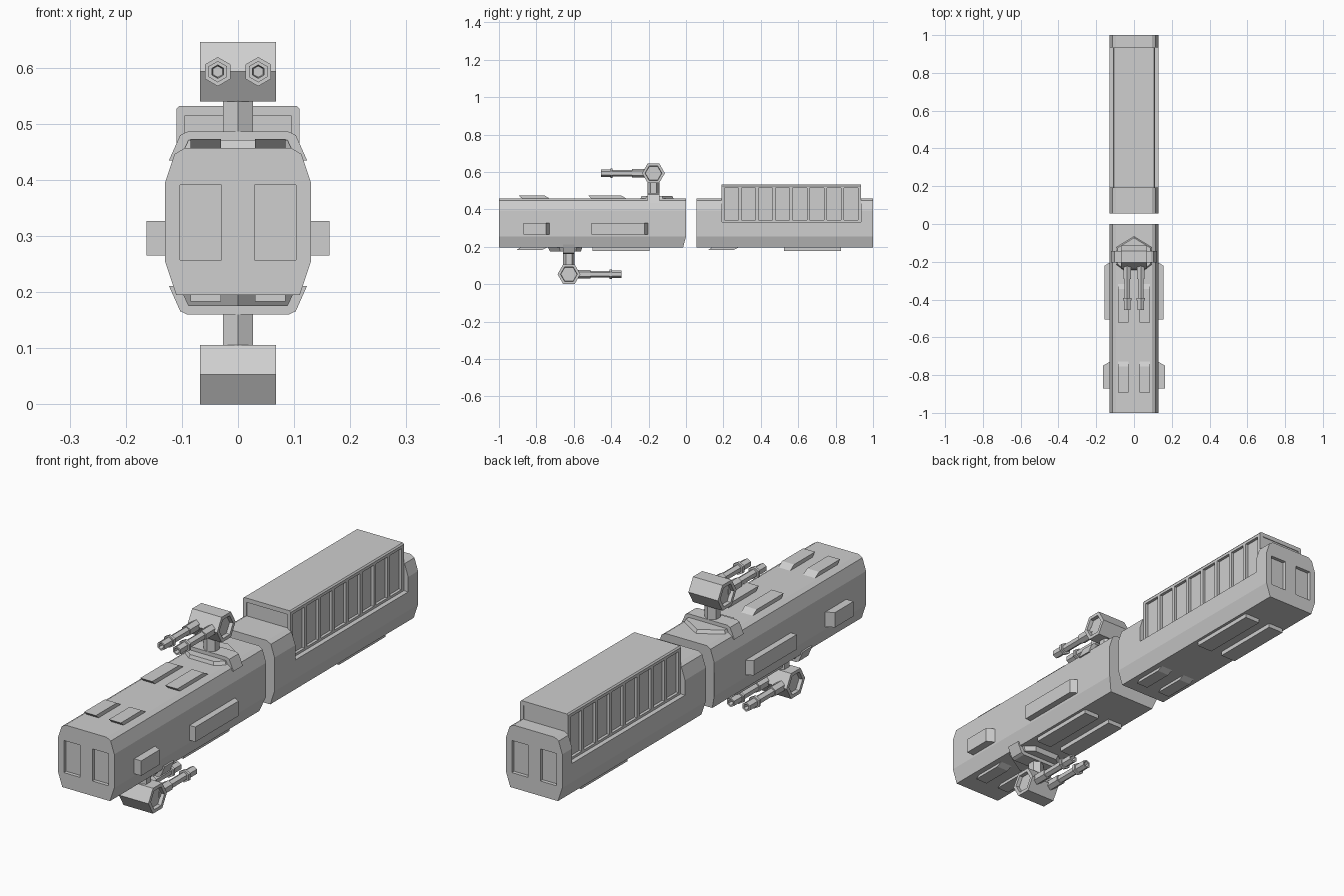
import bpy, bmesh, math
from mathutils import Matrix

if "Cube" in bpy.data.objects:
    bpy.data.objects.remove(bpy.data.objects["Cube"])

grey = bpy.data.materials.new("hull_grey")
grey.diffuse_color = (0.62, 0.62, 0.62, 1)
grey.use_nodes = True
grey.node_tree.nodes["Principled BSDF"].inputs["Base Color"].default_value = grey.diffuse_color


def finish(name, bm):
    bmesh.ops.recalc_face_normals(bm, faces=bm.faces)
    me = bpy.data.meshes.new(name)
    bm.to_mesh(me)
    bm.free()
    me.materials.append(grey)
    ob = bpy.data.objects.new(name, me)
    bpy.context.collection.objects.link(ob)
    return ob


def prism(name, pts, axis, a, b, tip=1.0, dent=None):
    """Extrude a 2D outline along an axis; dent=(rim, depth) hollows both ends."""
    put = {'x': lambda u, v, w: (w, u, v),
           'y': lambda u, v, w: (u, w, v),
           'z': lambda u, v, w: (u, v, w)}[axis]
    bm = bmesh.new()
    cu = sum(p[0] for p in pts) / len(pts)
    cv = sum(p[1] for p in pts) / len(pts)
    r0 = [bm.verts.new(put(u, v, a)) for u, v in pts]
    r1 = [bm.verts.new(put(cu + (u - cu) * tip, cv + (v - cv) * tip, b)) for u, v in pts]
    n = len(pts)
    caps = [bm.faces.new(r0[::-1]), bm.faces.new(r1)]
    for i in range(n):
        bm.faces.new((r0[i], r0[(i + 1) % n], r1[(i + 1) % n], r1[i]))
    bmesh.ops.recalc_face_normals(bm, faces=bm.faces)
    if dent:
        bmesh.ops.inset_individual(bm, faces=caps, thickness=dent[0])
        bmesh.ops.inset_individual(bm, faces=caps, thickness=0.002, depth=-dent[1])
    return finish(name, bm)


def box(name, x0, x1, y0, y1, z0, z1):
    return prism(name, [(x0, y0), (x1, y0), (x1, y1), (x0, y1)], 'z', z0, z1)


def hexagon(cu, cv, r, turn=0):
    return [(cu + r * math.cos(math.radians(60 * i + turn)),
             cv + r * math.sin(math.radians(60 * i + turn))) for i in range(6)]


def mirrored(half):
    return half + [(-x, z) for x, z in reversed(half)]


def cut_windows(body, y0, y1):
    for s in (-1, 1):
        cutter = box("window_cutter", *sorted((s * 0.029, s * 0.103)), y0, y1, 0.257, 0.391)
        cutter.hide_render = True
        m = body.modifiers.new("window", 'BOOLEAN')
        m.operation, m.object, m.solver = 'DIFFERENCE', cutter, 'EXACT'
        bpy.context.view_layer.objects.active = body
        bpy.ops.object.modifier_apply(modifier=m.name)
        bpy.data.objects.remove(cutter)


# Hull sections
hull = mirrored([(0.11, 0.195), (0.13, 0.255), (0.13, 0.395), (0.113, 0.446), (0.095, 0.457)])
low_hull = mirrored([(0.11, 0.195), (0.13, 0.255), (0.13, 0.333)])

# Front car, with its rear lower edge cut back
front = prism("front_car_hull", hull, 'y', -1, 0)
for v in front.data.vertices:
    if v.co.y > -0.01 and v.co.z < 0.2:
        v.co.y = -0.016
cut_windows(front, -1.1, -0.985)

# Rear car: full ends with a low bay between them
prism("rear_car_nose", hull, 'y', 0.055, 0.192)
prism("rear_car_bay", low_hull, 'y', 0.192, 0.935)
tail = prism("rear_car_tail", hull, 'y', 0.935, 1)
cut_windows(tail, 0.985, 1.1)

# Cargo container: core, roof, rails and ribs
box("container_core", -0.098, 0.098, 0.195, 0.932, 0.33, 0.52)
prism("container_roof", mirrored([(0.11, 0.514), (0.11, 0.526), (0.105, 0.532)]), 'y', 0.19, 0.935)
pitch = (0.935 - 0.19 - 0.016) / 8
for s in (-1, 1):
    xs = sorted((s * 0.095, s * 0.11))
    box("container_rail", *xs, 0.19, 0.935, 0.331, 0.343)
    for i in range(9):
        y = 0.19 + i * pitch
        box("container_rib", *xs, y, y + 0.016, 0.34, 0.516)

for s in (-1, 1):
    # Leaning roof plates
    xs = sorted((s * 0.03, s * 0.085))
    for y0, y1 in ((-0.893, -0.725), (-0.522, -0.315)):
        prism("roof_plate", [(y0 + 0.025, 0.45), (y1, 0.455), (y1 - 0.03, 0.473), (y0, 0.473)],
              'x', *xs)
    # Leaning belly plates
    for y0, y1 in ((-0.905, -0.74), (0.12, 0.285)):
        prism("belly_plate", [(y0, 0.183), (y1 - 0.03, 0.183), (y1, 0.198), (y0 + 0.025, 0.2)],
              'x', *xs)
    # Long skids
    for y0, y1 in ((-0.5, -0.195), (0.525, 0.83)):
        box("belly_skid", *sorted((s * 0.027, s * 0.098)), y0, y1, 0.177, 0.2)
    # Side boxes with a slanted rear end
    for y0, y1, x in ((-0.87, -0.725, 0.163), (-0.505, -0.198, 0.157)):
        prism("side_box", [(s * 0.12, y0), (s * x, y0), (s * x, y1 - 0.024), (s * 0.12, y1)],
              'z', 0.265, 0.327)

# Upper gun turret
Y, Z = -0.174, 0.593
parts = []
outline = [(0, -0.062), (0.098, -0.122), (0.098, -0.215), (0.06, -0.245),
           (-0.06, -0.245), (-0.098, -0.215), (-0.098, -0.122)]
parts.append(prism("turret_base", outline, 'z', 0.45, 0.471, tip=0.9))
saddle = [(0.09, 0.486), (0.103, 0.48), (0.123, 0.435), (0.112, 0.435), (0.085, 0.46)]
parts.append(prism("turret_saddle", mirrored(saddle), 'y', Y - 0.031, Y + 0.031))
parts.append(prism("turret_post", hexagon(0, Y, 0.031, 30), 'z', 0.45, 0.56))
parts.append(prism("turret_head", hexagon(Y, Z, 0.061), 'x', -0.068, 0.068, dent=(0.016, 0.015)))
for x in (-0.036, 0.036):
    for name, r, y0, y1 in (("gun_breech", 0.022, -0.29, -0.2), ("gun_barrel", 0.017, -0.4, -0.28),
                            ("gun_ring", 0.026, -0.404, -0.392)):
        parts.append(prism(name, hexagon(x, Z, r, 30), 'y', y0, y1))
    parts.append(prism("gun_muzzle", hexagon(x, Z, 0.019, 30), 'y', -0.455, -0.4, dent=(0.007, 0.02)))

# Lower turret: the same parts turned half round about the long axis of the x direction
turn = Matrix.Translation((0, -0.80, 0.646)) @ Matrix.Rotation(math.pi, 4, 'X')
for p in parts:
    me = p.data.copy()
    me.transform(turn)
    low = bpy.data.objects.new("lower_" + p.name, me)
    bpy.context.collection.objects.link(low)
